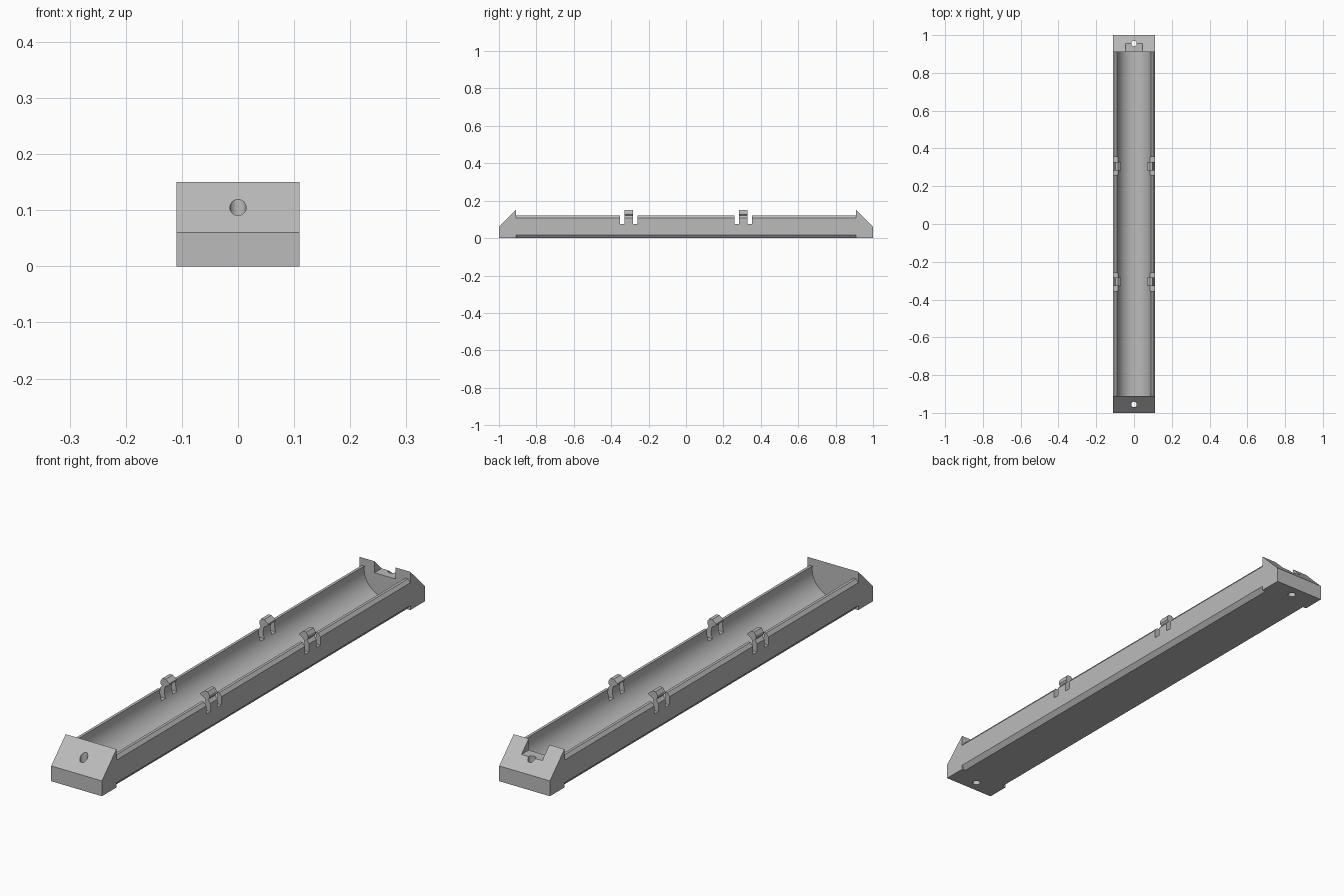
import bpy, bmesh, math
from mathutils import Vector, Matrix

cube = bpy.data.objects.get("Cube")
if cube:
    bpy.data.objects.remove(cube, do_unlink=True)

grey = bpy.data.materials.new("plain grey")
grey.use_nodes = True
grey.diffuse_color = (0.5, 0.5, 0.5, 1)
grey.node_tree.nodes["Principled BSDF"].inputs["Base Color"].default_value = (0.5, 0.5, 0.5, 1)

HALF_W, INNER_Y, CLIP_Y = 0.11, 0.91, 0.306


def finish(name, bm):
    bmesh.ops.recalc_face_normals(bm, faces=bm.faces)
    mesh = bpy.data.meshes.new(name)
    bm.to_mesh(mesh)
    bm.free()
    mesh.materials.append(grey)
    obj = bpy.data.objects.new(name, mesh)
    bpy.context.collection.objects.link(obj)
    return obj


def extrude(name, points, start, step):
    """Sweep a closed outline of 3D points along a vector."""
    bm = bmesh.new()
    face = bm.faces.new([bm.verts.new(Vector(p) + Vector(start)) for p in points])
    new = bmesh.ops.extrude_face_region(bm, geom=[face])["geom"]
    verts = [v for v in new if isinstance(v, bmesh.types.BMVert)]
    bmesh.ops.translate(bm, verts=verts, vec=step)
    return finish(name, bm)


def box(name, centre, size):
    bm = bmesh.new()
    bmesh.ops.create_cube(bm, size=1, matrix=Matrix.Translation(centre) @ Matrix.Diagonal((*size, 1)))
    return finish(name, bm)


def cut(obj, cutter):
    mod = obj.modifiers.new("cut", "BOOLEAN")
    mod.operation, mod.solver, mod.object = "DIFFERENCE", "EXACT", cutter
    bpy.context.view_layer.objects.active = obj
    bpy.ops.object.modifier_apply(modifier=mod.name)
    bpy.data.objects.remove(cutter, do_unlink=True)


def smooth(obj):
    bpy.ops.object.select_all(action="DESELECT")
    obj.select_set(True)
    bpy.context.view_layer.objects.active = obj
    bpy.ops.object.shade_smooth_by_angle(angle=math.radians(25))


# Long tray: chamfered outside, round channel inside
RADIUS, AXIS_Z, SEGMENTS = 0.09, 0.108, 32
half = [(0.095, 0), (HALF_W, 0.018), (HALF_W, 0.107), (0.1, 0.12)]
tilt = math.asin((0.12 - AXIS_Z) / RADIUS)
arc = []
for i in range(SEGMENTS + 1):
    a = tilt - (math.pi + 2 * tilt) * i / SEGMENTS
    arc.append((RADIUS * math.cos(a), AXIS_Z + RADIUS * math.sin(a)))
outline = half + arc + [(-x, z) for x, z in reversed(half)]
tray = extrude("tray", [(x, 0, z) for x, z in outline], (0, -INNER_Y, 0), (0, 2 * INNER_Y, 0))

# Slots around each clip
for side in (-1, 1):
    for y in (-CLIP_Y, CLIP_Y):
        for off in (-0.035, 0.035):
            cut(tray, box("slot_cutter", (side * 0.09, y + off, 0.125), (0.08, 0.025, 0.1)))
smooth(tray)

# Spring clips hooking inward over the channel
hook = [(HALF_W, 0.107), (0.1, 0.12), (0.106, 0.127), (0.106, 0.138), (0.098, 0.15),
        (0.084, 0.15), (0.068, 0.137), (0.068, 0.131), (0.086, 0.12), (0.089, 0.107)]
for side, side_name in ((1, "left"), (-1, "right")):
    for y, end_name in ((-CLIP_Y, "front"), (CLIP_Y, "back")):
        extrude(f"{end_name}_{side_name}_clip", [(side * x, 0, z) for x, z in hook],
                (0, y - 0.0225, 0), (0, 0.045, 0))

# Sloped end blocks with a vertical screw hole
wedge = [(INNER_Y, 0), (1, 0), (1, 0.06), (INNER_Y, 0.15)]
for sign, name in ((-1, "front_end"), (1, "back_end")):
    block = extrude(name, [(0, sign * y, z) for y, z in wedge], (-HALF_W, 0, 0), (2 * HALF_W, 0, 0))
    if sign > 0:
        # Notch through the ridge of the back block
        cut(block, box("notch_cutter", (0, 0.93, 0.155), (0.09, 0.1, 0.1)))
    bm = bmesh.new()
    bmesh.ops.create_cone(bm, cap_ends=True, segments=32, radius1=0.0145, radius2=0.0145, depth=0.5,
                          matrix=Matrix.Translation((0, sign * 0.955, 0.1)))
    cut(block, finish("hole_cutter", bm))
    smooth(block)
